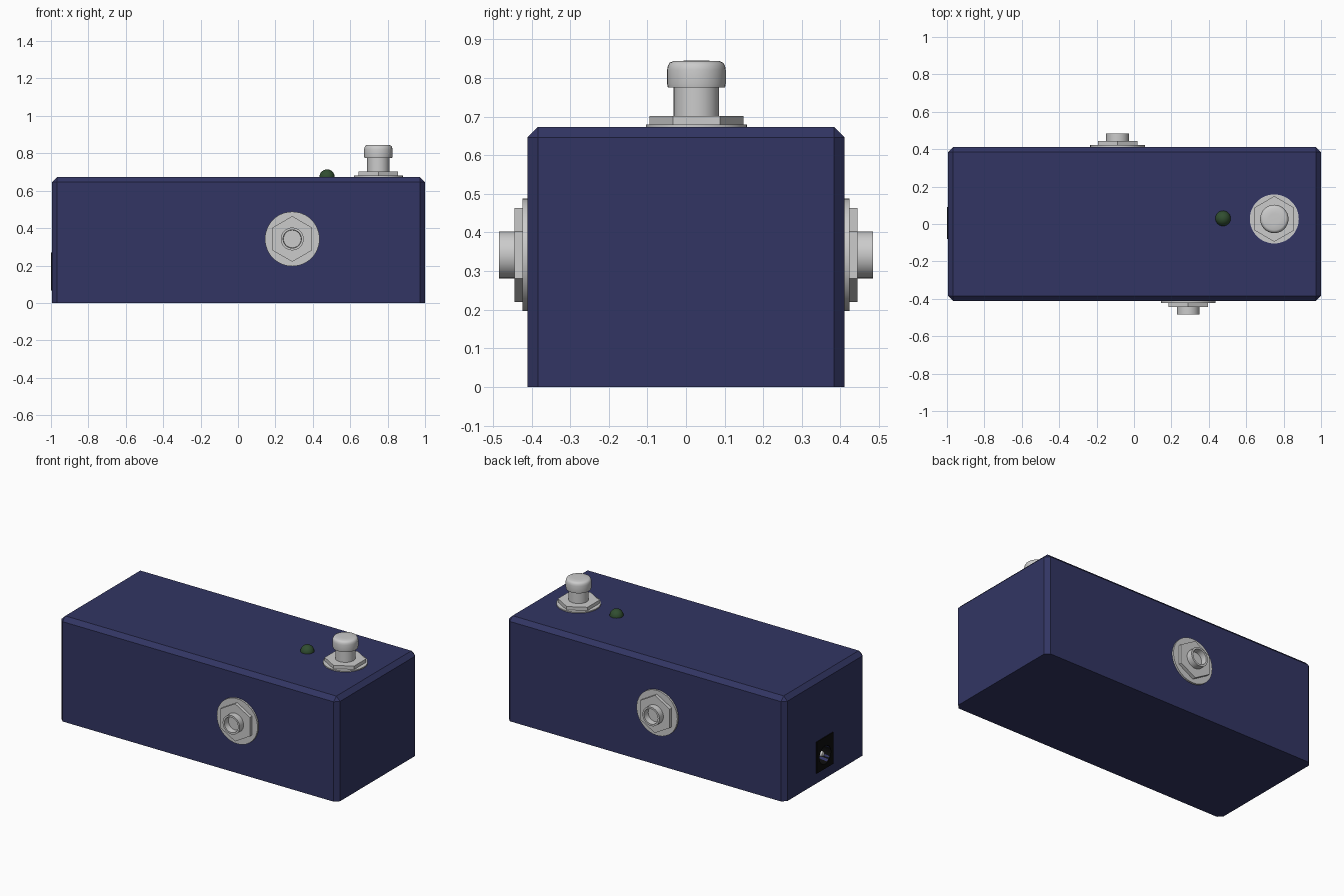
import bpy, bmesh
from math import cos, sin, pi, radians
from mathutils import Matrix

if "Cube" in bpy.data.objects:
    bpy.data.objects.remove(bpy.data.objects["Cube"])


def material(name, rgb):
    m = bpy.data.materials.new(name)
    m.diffuse_color = (*rgb, 1)
    m.use_nodes = True
    m.node_tree.nodes["Principled BSDF"].inputs["Base Color"].default_value = m.diffuse_color
    return m


BLUE = material("blue_paint", (0.032, 0.036, 0.125))
BLACK = material("black_plastic", (0.004, 0.004, 0.004))
GREEN = material("dark_green_lens", (0.03, 0.075, 0.03))


def finish(name, bm, matrix=Matrix(), mat=None, smooth=True):
    bmesh.ops.recalc_face_normals(bm, faces=bm.faces)
    me = bpy.data.meshes.new(name)
    bm.to_mesh(me)
    bm.free()
    ob = bpy.data.objects.new(name, me)
    bpy.context.collection.objects.link(ob)
    ob.matrix_world = matrix
    if mat:
        me.materials.append(mat)
    if smooth:
        bpy.ops.object.select_all(action='DESELECT')
        ob.select_set(True)
        bpy.context.view_layer.objects.active = ob
        bpy.ops.object.shade_smooth_by_angle(angle=radians(35))
    return ob


def lathe(name, profile, matrix, sides=32, mat=None):
    """Turn (radius, height) points about local z; the ends are capped."""
    bm = bmesh.new()
    rings = [[bm.verts.new((r * cos(pi / 2 + 2 * pi * i / sides),
                            r * sin(pi / 2 + 2 * pi * i / sides), h))
              for i in range(sides)] for r, h in profile]
    for a, b in zip(rings, rings[1:]):
        for i in range(sides):
            j = (i + 1) % sides
            bm.faces.new((a[i], a[j], b[j], b[i]))
    bm.faces.new(rings[0])
    bm.faces.new(rings[-1])
    return finish(name, bm, matrix, mat, sides > 8)


def box(name, lo, hi, mat, chamfer=0):
    bm = bmesh.new()
    bmesh.ops.create_cube(bm, size=1)
    for v in bm.verts:
        v.co = [(a + b) / 2 + c * (b - a) for a, b, c in zip(lo, hi, v.co)]
    if chamfer:  # every edge except those round the base
        edges = [e for e in bm.edges if max(v.co.z for v in e.verts) > lo[2] + 0.01]
        bmesh.ops.bevel(bm, geom=edges, offset=chamfer, segments=1, affect='EDGES')
    return finish(name, bm, mat=mat, smooth=False)


def drill(target, cutter):
    mod = target.modifiers.new("hole", 'BOOLEAN')
    mod.operation = 'DIFFERENCE'
    mod.solver = 'EXACT'
    mod.object = cutter


# Enclosure
body = box("enclosure", (-0.995, -0.411, 0), (1, 0.411, 0.673), BLUE, 0.027)

# Audio sockets on the front and back: washer, hex nut, hollow barrel
for side, x, y, turn in (("front", 0.29, -0.411, 90), ("back", -0.088, 0.411, -90)):
    m = Matrix.Translation((x, y, 0.342)) @ Matrix.Rotation(radians(turn), 4, 'X')
    lathe(side + "_socket_washer", [(0.146, -0.005), (0.146, 0.012)], m, 48)
    lathe(side + "_socket_nut", [(0.122, 0.01), (0.122, 0.033)], m, 6)
    lathe(side + "_socket_barrel",
          [(0.061, 0.03), (0.061, 0.073), (0.049, 0.073), (0.047, 0.034)], m)

# Foot switch
m = Matrix.Translation((0.75, 0.027, 0.673))
lathe("switch_washer", [(0.131, -0.005), (0.131, 0.007)], m, 48)
lathe("switch_nut", [(0.122, 0.005), (0.122, 0.029)], m, 6)
lathe("switch_shaft", [(0.059, 0.02), (0.059, 0.11)], m)
lathe("switch_cap", [(0.055, 0.102), (0.074, 0.102), (0.076, 0.112), (0.076, 0.148),
                     (0.074, 0.159), (0.069, 0.167), (0.06, 0.171), (0.03, 0.172)], m)

# Indicator light
bm = bmesh.new()
bmesh.ops.create_uvsphere(bm, u_segments=24, v_segments=12, radius=0.041)
finish("indicator_light", bm, Matrix.Translation((0.476, 0.03, 0.673)), GREEN)

# Power inlet with a round recess and centre pin
inlet = box("power_inlet", (-1, -0.08, 0.066), (-0.85, 0.09, 0.27), BLACK)
m = Matrix.Translation((-1, 0.005, 0.155)) @ Matrix.Rotation(radians(90), 4, 'Y')
hole = lathe("inlet_cutter", [(0.058, -0.05), (0.058, 0.1)], m)
hole.hide_render = True
hole.hide_set(True)
drill(inlet, hole)
drill(body, hole)
lathe("inlet_pin", [(0.006, 0.01), (0.014, 0.014), (0.018, 0.024), (0.018, 0.11)], m, 16)
